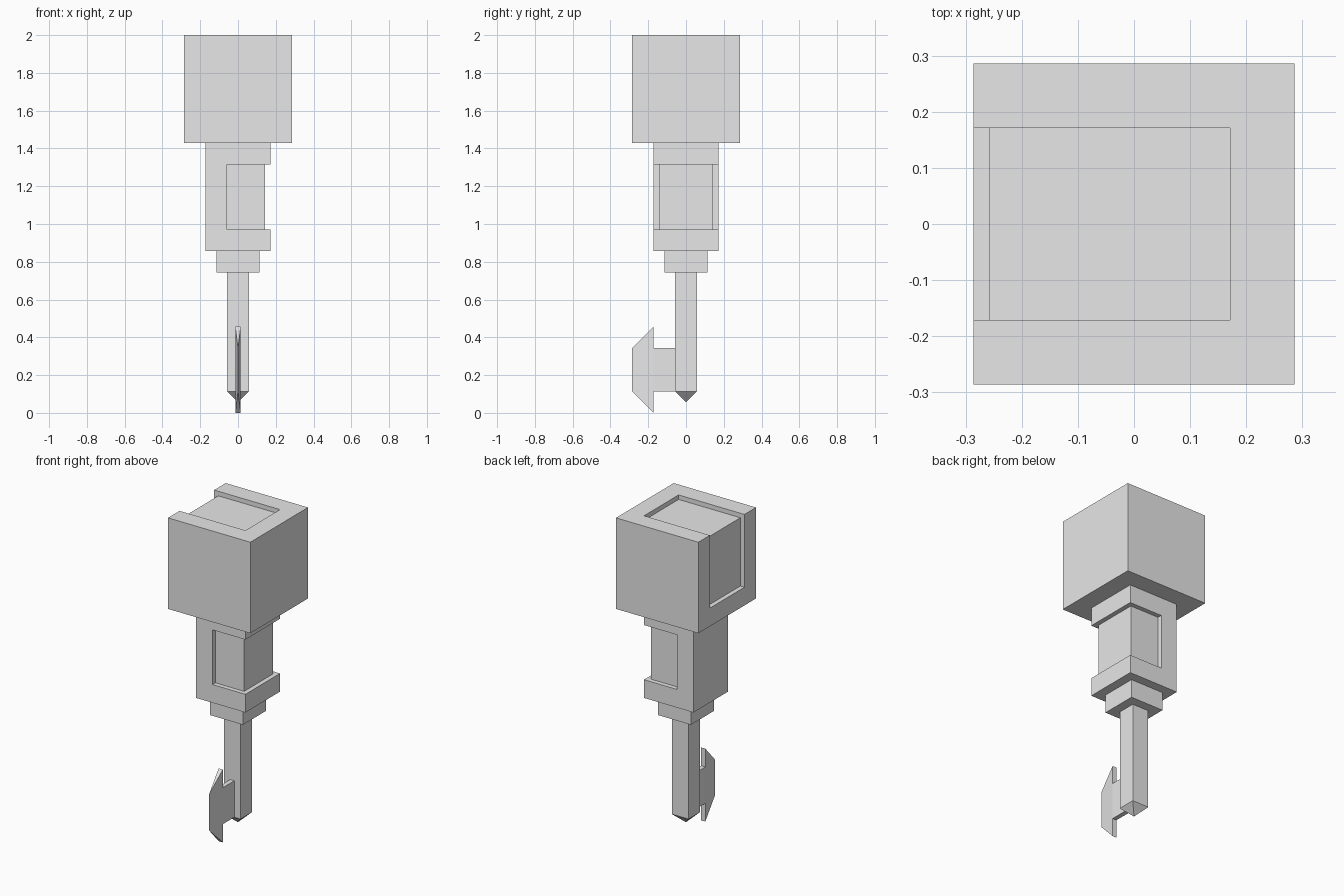
import bpy
import bmesh

# Remove the default cube
if "Cube" in bpy.data.objects:
    bpy.data.objects.remove(bpy.data.objects["Cube"])

U = 2 / 70  # one modelling step; the whole model is 70 steps tall

grey = bpy.data.materials.new("plain_grey")
grey.use_nodes = True
grey.diffuse_color = (0.8, 0.8, 0.8, 1)
grey.node_tree.nodes["Principled BSDF"].inputs["Base Color"].default_value = (0.8, 0.8, 0.8, 1)


def finish(name, bm):
    bmesh.ops.recalc_face_normals(bm, faces=bm.faces)
    bmesh.ops.scale(bm, vec=(U, U, U), verts=bm.verts)
    mesh = bpy.data.meshes.new(name)
    bm.to_mesh(mesh)
    bm.free()
    mesh.materials.append(grey)
    obj = bpy.data.objects.new(name, mesh)
    bpy.context.collection.objects.link(obj)
    return obj


def prism_mesh(profile, axis, lo, hi):
    """Extrude a 2D profile (in the two other axes) from lo to hi along an axis."""
    bm = bmesh.new()
    verts = []
    for point in profile:
        co = list(point)
        co.insert(axis, lo)
        verts.append(bm.verts.new(co))
    face = bm.faces.new(verts)
    moved = bmesh.ops.extrude_face_region(bm, geom=[face])["geom"]
    shift = [0, 0, 0]
    shift[axis] = hi - lo
    bmesh.ops.translate(bm, vec=shift, verts=[g for g in moved if isinstance(g, bmesh.types.BMVert)])
    return bm


def square_block(name, half, bottom, top):
    outline = [(-half, -half), (half, -half), (half, half), (-half, half)]
    return finish(name, prism_mesh(outline, 2, bottom, top))


def carve(obj, cutter):
    cutter.hide_render = True
    mod = obj.modifiers.new("recess", 'BOOLEAN')
    mod.operation = 'DIFFERENCE'
    mod.solver = 'EXACT'
    mod.object = cutter
    bpy.context.view_layer.objects.active = obj
    bpy.ops.object.modifier_apply(modifier=mod.name)
    bpy.data.objects.remove(cutter)


# Head block with a shallow recess running over the top and down the right side
head = square_block("head_block", 10, 50, 70)
hook = [(-9, 54), (-9, 69), (6, 69), (6, 72), (-12, 72), (-12, 54)]
carve(head, finish("head_cutter", prism_mesh(hook, 1, -6, 6)))

# Grip body with a recess wrapping the left side and parts of front and back
body = square_block("grip_body", 6, 30, 50)
wrap = [(-2, -8), (8, -8), (8, 8), (-2, 8), (-2, 5), (5, 5), (5, -5), (-2, -5)]
carve(body, finish("grip_cutter", prism_mesh(wrap, 2, 34, 46)))

# Collar below the grip
square_block("collar", 4, 26, 30)

# Shaft with a pyramid point
bm = prism_mesh([(-2, -2), (2, -2), (2, 2), (-2, 2)], 2, 4, 26)
base = min(bm.faces, key=lambda f: f.calc_center_median().z)
bmesh.ops.poke(bm, faces=[base], offset=0)
min(bm.verts, key=lambda v: (v.co.z, v.co.xy.length)).co.z = 2
finish("pointed_shaft", bm)

# Blade arm and the flared blade, whose front edge is pinched sharp
arm = [(-6, 4), (-2, 4), (-2, 12), (-6, 12)]
finish("blade_arm", prism_mesh(arm, 0, -0.5, 0.5))

flare = [(-6, 0), (-6, 16), (-10, 12), (-10, 4)]
bm = prism_mesh(flare, 0, -0.5, 0.5)
for v in bm.verts:
    if v.co.y < -9:
        v.co.x = 0
bmesh.ops.remove_doubles(bm, verts=bm.verts, dist=0.001)
finish("flared_blade", bm)
